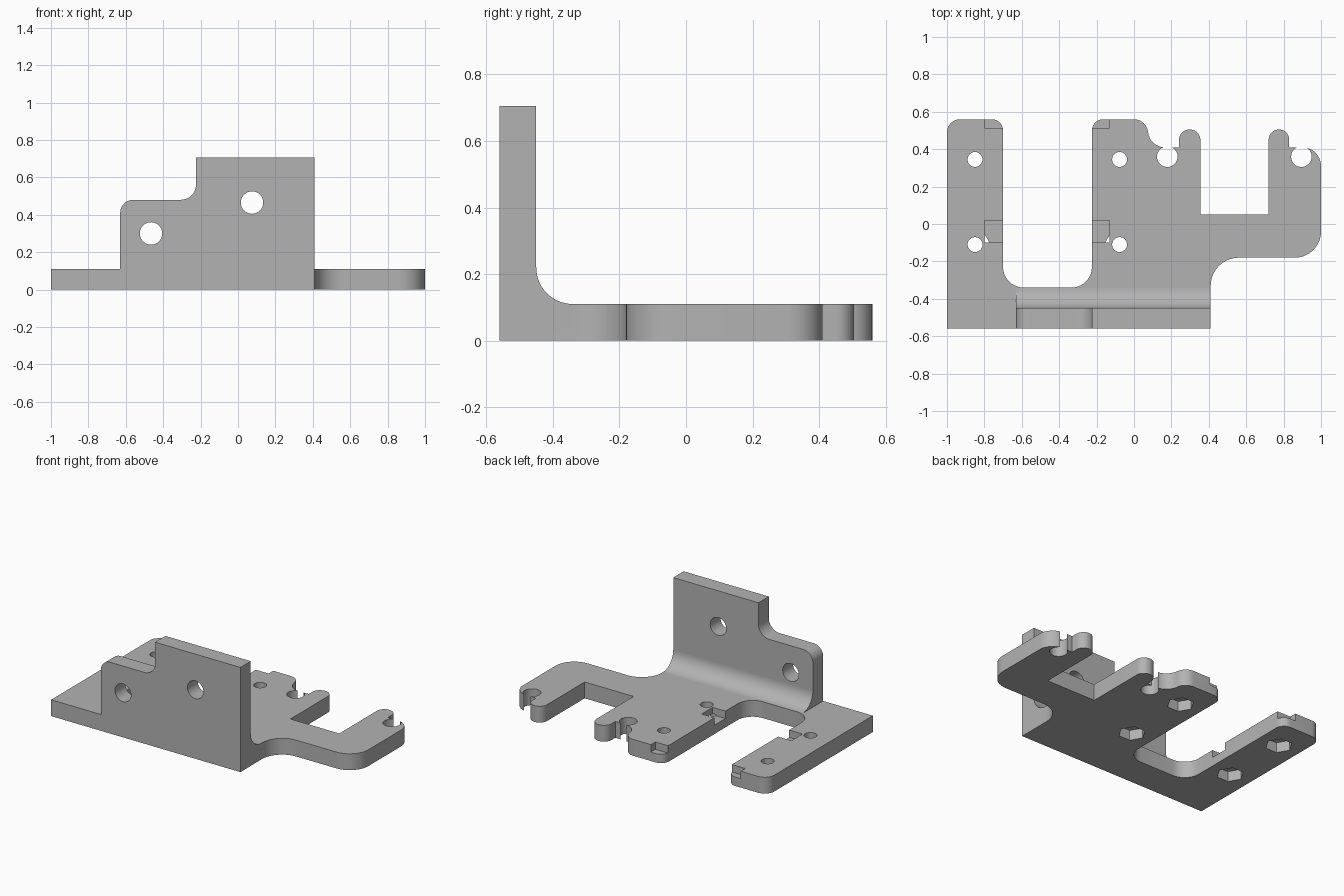
import bpy
import math
from mathutils import Vector

cube = bpy.data.objects.get("Cube")
if cube:
    bpy.data.objects.remove(cube, do_unlink=True)

grey = bpy.data.materials.new("plain grey")
grey.use_nodes = True
colour = (0.45, 0.45, 0.45, 1)
grey.diffuse_color = colour
grey.node_tree.nodes["Principled BSDF"].inputs["Base Color"].default_value = colour


def rounded(corners, steps=10):
    """Turn (u, v, radius) corners into a filleted outline."""
    out = []
    n = len(corners)
    for i, (u, v, r) in enumerate(corners):
        p = Vector((u, v))
        if r == 0:
            out.append(p)
            continue
        a = (Vector(corners[i - 1][:2]) - p).normalized()
        b = (Vector(corners[(i + 1) % n][:2]) - p).normalized()
        half = a.angle(b) / 2
        centre = p + (a + b).normalized() * (r / math.sin(half))
        start = p + a * (r / math.tan(half)) - centre
        end = p + b * (r / math.tan(half)) - centre
        sweep = start.angle(end)
        for k in range(steps + 1):
            t = k / steps
            out.append(centre + (start * math.sin((1 - t) * sweep)
                                 + end * math.sin(t * sweep)) / math.sin(sweep))
    return out


def circle(u, v, r, sides=32):
    return [Vector((u + r * math.cos(math.tau * k / sides),
                    v + r * math.sin(math.tau * k / sides))) for k in range(sides)]


def box(u0, u1, v0, v1):
    return [Vector(p) for p in ((u0, v0), (u1, v0), (u1, v1), (u0, v1))]


def prism(name, outline, low, high, axis="z"):
    """Extrude a flat outline along one axis."""
    place = {"x": lambda u, v, w: (w, u, v),
             "y": lambda u, v, w: (u, w, v),
             "z": lambda u, v, w: (u, v, w)}[axis]
    n = len(outline)
    verts = [place(p.x, p.y, w) for w in (low, high) for p in outline]
    faces = [list(range(n))[::-1], list(range(n, 2 * n))]
    faces += [[i, (i + 1) % n, n + (i + 1) % n, n + i] for i in range(n)]
    if axis == "y":
        faces = [f[::-1] for f in faces]
    mesh = bpy.data.meshes.new(name)
    mesh.from_pydata(verts, [], faces)
    mesh.materials.append(grey)
    obj = bpy.data.objects.new(name, mesh)
    bpy.context.collection.objects.link(obj)
    return obj


def combine(target, tool, operation):
    mod = target.modifiers.new(tool.name, "BOOLEAN")
    mod.operation = operation
    mod.solver = "EXACT"
    mod.object = tool
    bpy.context.view_layer.objects.active = target
    bpy.ops.object.modifier_apply(modifier=mod.name)
    bpy.data.objects.remove(tool, do_unlink=True)


# Flat base with two arms, two hooked lugs and a side arm
T = 0.11
base = rounded([
    (-1, -0.56, 0), (0.41, -0.56, 0), (0.41, -0.18, 0.15), (1, -0.18, 0.14),
    (1, 0.41, 0.1), (0.83, 0.41, 0), (0.83, 0.505, 0.054), (0.72, 0.505, 0.054),
    (0.72, 0.05, 0), (0.355, 0.05, 0), (0.355, 0.505, 0.056), (0.24, 0.505, 0.056),
    (0.24, 0.41, 0), (0.075, 0.41, 0.09), (0.075, 0.56, 0.075), (-0.225, 0.56, 0.06),
    (-0.225, -0.34, 0.11), (-0.70, -0.34, 0.11), (-0.70, 0.56, 0.06), (-1, 0.56, 0.07)])
bracket = prism("mounting_bracket", base, 0, T)

# Stepped upright wall along the front
wall = rounded([(-0.63, 0, 0), (0.41, 0, 0), (0.41, 0.705, 0), (-0.225, 0.705, 0),
                (-0.225, 0.48, 0.08), (-0.63, 0.48, 0.07)])
combine(bracket, prism("upright_wall", wall, -0.56, -0.45, "y"), "UNION")

# Curved fillet between wall and base
fillet = rounded([(-0.5, 0.05, 0), (-0.34, 0.05, 0), (-0.34, T, 0),
                  (-0.45, T, 0.1099), (-0.45, 0.22, 0), (-0.5, 0.22, 0)], 14)
combine(bracket, prism("wall_fillet", fillet, -0.63, 0.41, "x"), "UNION")

# Bolt holes in the wall
for x, z in ((-0.465, 0.30), (0.075, 0.465)):
    combine(bracket, prism("wall_hole", circle(x, z, 0.06), -0.7, -0.3, "y"), "DIFFERENCE")

# Holes in the lugs, just breaking through their edge
for x in (0.178, 0.895):
    combine(bracket, prism("lug_hole", circle(x, 0.36, 0.055), -0.1, 0.3), "DIFFERENCE")

# Clip notches on the inner edges of both arms
for x0, x1 in ((-0.80, -0.68), (-0.245, -0.13)):
    for y0, y1 in ((0.512, 0.6), (-0.098, 0.02)):
        combine(bracket, prism("clip_notch", box(x0, x1, y0, y1), 0.06, 0.3), "DIFFERENCE")

# Screw holes with hexagonal nut pockets underneath
for x in (-0.85, -0.077):
    for y in (0.345, -0.11):
        combine(bracket, prism("screw_hole", circle(x, y, 0.04, 24), -0.1, 0.3), "DIFFERENCE")
        combine(bracket, prism("nut_pocket", circle(x, y, 0.083, 6), -0.1, 0.068), "DIFFERENCE")

# Smooth the curves and keep the machined edges crisp
bpy.ops.object.select_all(action="DESELECT")
bracket.select_set(True)
bpy.context.view_layer.objects.active = bracket
bpy.ops.object.shade_smooth_by_angle(angle=math.radians(30))
